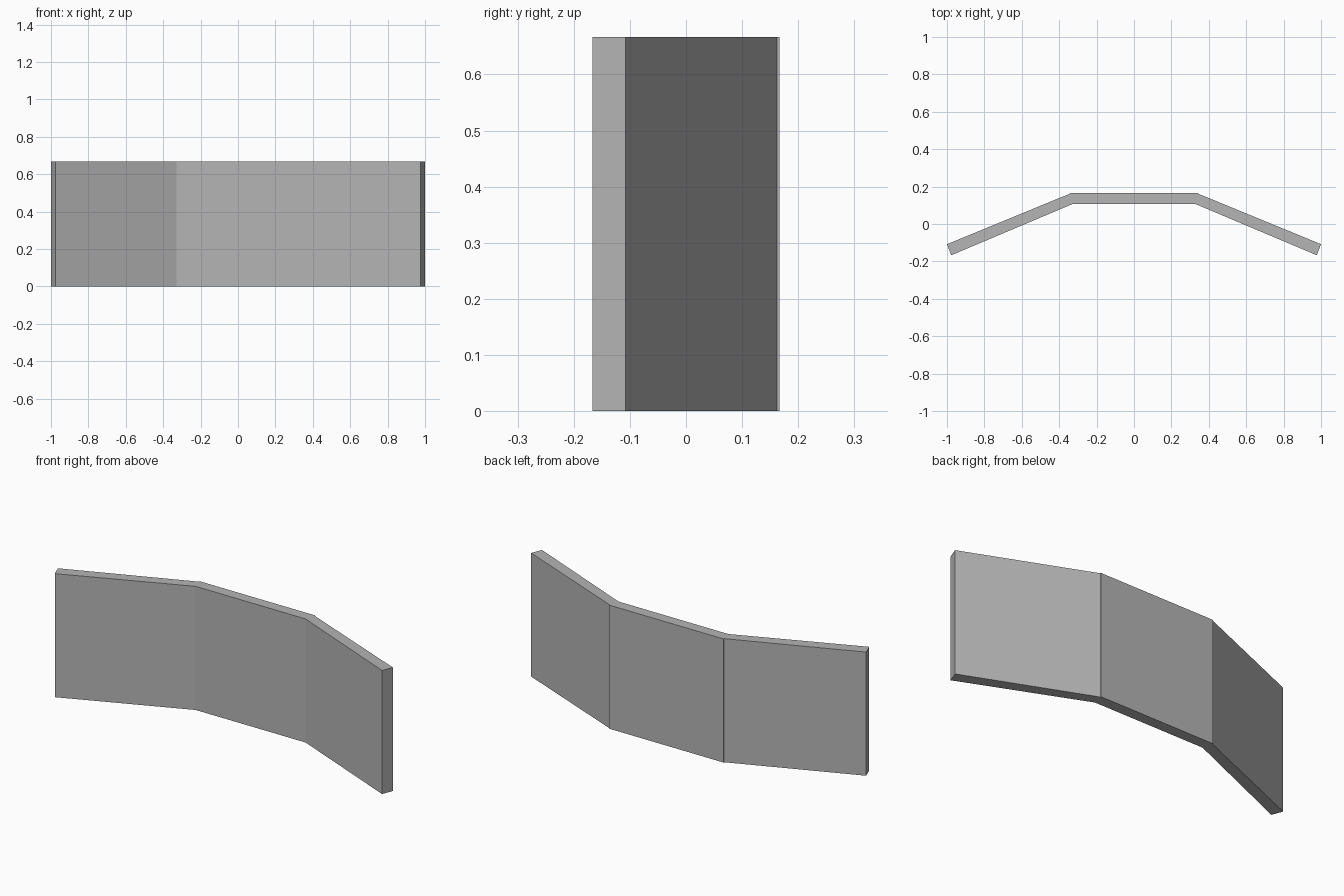
import bpy
import bmesh

cube = bpy.data.objects.get("Cube")
if cube:
    bpy.data.objects.remove(cube, do_unlink=True)

HEIGHT = 0.667

# Plain grey surface
grey = bpy.data.materials.new("plain_grey")
grey.use_nodes = True
colour = (0.46, 0.46, 0.46, 1)
grey.diffuse_color = colour
grey.node_tree.nodes["Principled BSDF"].inputs["Base Color"].default_value = colour

# Half of the plan outline: back step, outer back, outer front, inner front
half = [(0.342, 0.167), (0.342, 0.1625), (1.0, -0.108), (0.977, -0.167), (0.328, 0.107)]
outline = half + [(-x, y) for x, y in reversed(half)]

# Folded three-panel wall, extruded upwards from its outline
bm = bmesh.new()
base = bm.faces.new([bm.verts.new((x, y, 0)) for x, y in outline])
top = bmesh.ops.extrude_face_region(bm, geom=[base])
verts = [v for v in top["geom"] if isinstance(v, bmesh.types.BMVert)]
bmesh.ops.translate(bm, verts=verts, vec=(0, 0, HEIGHT))
bmesh.ops.recalc_face_normals(bm, faces=bm.faces)

mesh = bpy.data.meshes.new("folded_wall")
bm.to_mesh(mesh)
bm.free()
mesh.materials.append(grey)
wall = bpy.data.objects.new("folded_wall", mesh)
bpy.context.collection.objects.link(wall)
